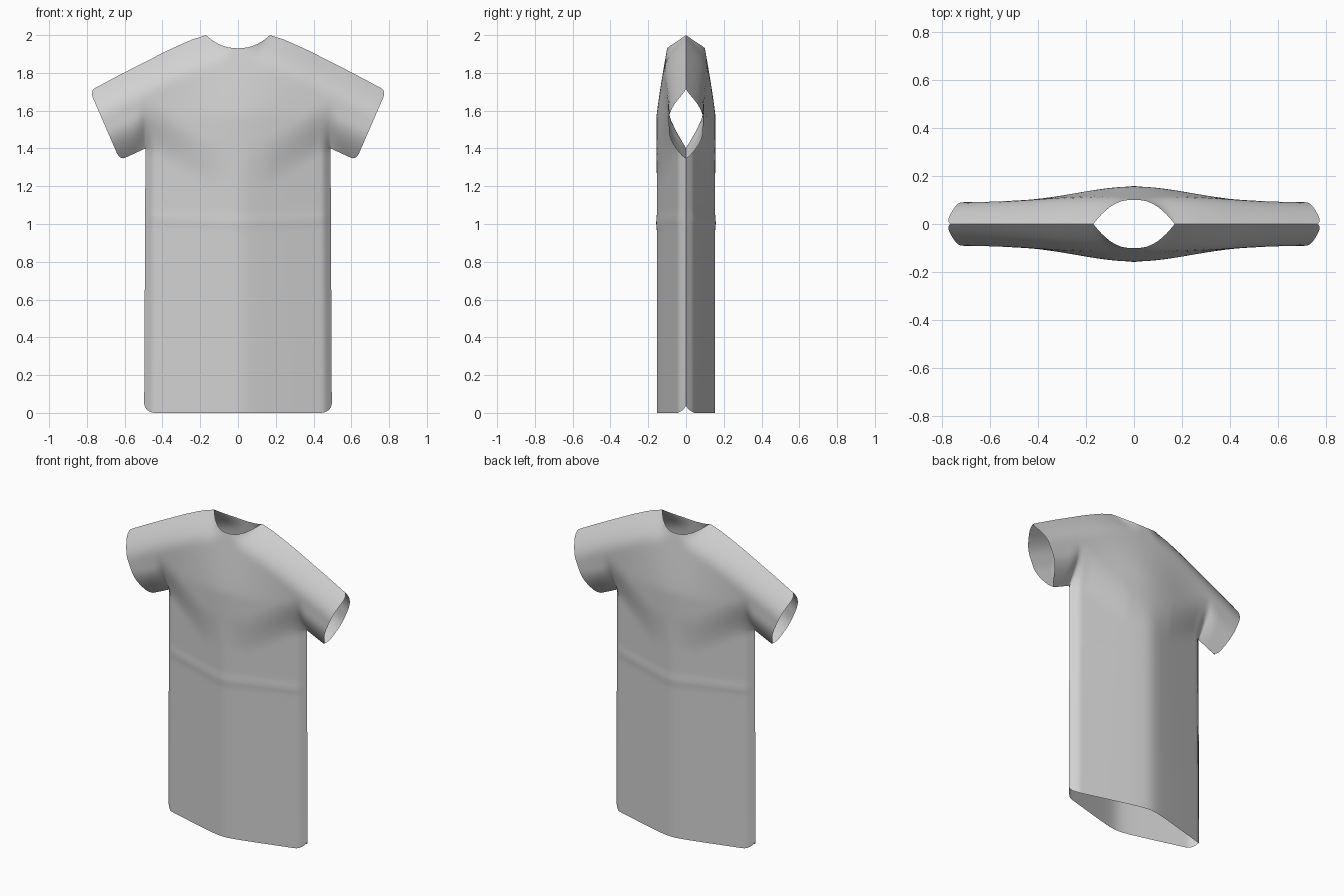
import bpy, bmesh, math
from mathutils import Vector

if "Cube" in bpy.data.objects:
    bpy.data.objects.remove(bpy.data.objects["Cube"])

ARMPIT_Z, SIDE_X = 1.40, 0.49
NECK = [(0, 1.93), (.05, 1.934), (.10, 1.951), (.14, 1.975), (.17, 2.0)]
SHOULDER = [(.17, 2.0), (.25, 1.974), (.37, 1.92), (.60, 1.803), (.785, 1.706)]
UNDERARM = [(SIDE_X, ARMPIT_Z), (.625, 1.338)]


def height_on(line, x):
    """Height of a polyline at x."""
    for (x0, z0), (x1, z1) in zip(line, line[1:]):
        if x <= x1 + 1e-9:
            return z0 + (z1 - z0) * (x - x0) / (x1 - x0)
    return line[-1][1]


def distance(p, line):
    """Shortest distance from a point to a polyline."""
    best = 9.0
    for a, b in zip(line, line[1:]):
        a, b = Vector(a), Vector(b)
        t = max(0, min(1, (p - a).dot(b - a) / (b - a).length_squared))
        best = min(best, (p - a - (b - a) * t).length)
    return best


def clamp(t):
    return max(0, min(1, t))


def smooth(t):
    t = clamp(t)
    return t * t * (3 - 2 * t)


def swell(t):
    return math.sin(math.pi / 2 * clamp(t))


def depth(x, z):
    """Half thickness of the shirt: zero on the seams, fullest in the middle."""
    # torso: lens-shaped section with a small rounded side seam
    t = math.sqrt((x / SIDE_X) ** 2 + .015)
    torso = (.03 + .142 * (1 - t)) * swell((SIDE_X - x) / .05)
    # chest and sleeves, tapering to the collar and shoulder seam
    chest = .09 + .066 * math.exp(-(x / .33) ** 2)
    chest += (.10 - chest) * clamp((z - 1.57) / .36) ** 1.15
    chest *= swell(distance(Vector((x, z)), SHOULDER) / .17)
    # blend from torso up into the chest, and round the sleeve underside
    slope = (ARMPIT_Z - .46 * (x - SIDE_X) if x > SIDE_X
             else max(1.2, ARMPIT_Z - .6 * (SIDE_X - x)))
    inner, sleeve = smooth((z - slope) / .26), swell((z - slope) / .19)
    w = inner + (sleeve - inner) * smooth((x - .40) / .16)
    y = torso * (1 - w) + chest * w
    y += .004 * math.exp(-((z - 1.01 - .04 * x) / .022) ** 2) * clamp(y / .05)  # waist fold
    return 0 if y < 2e-4 else y


# Columns run from the middle to the sleeve end: (underside x, top x, sleeve fraction)
columns = []
for i in range(10):
    t = i / 10
    columns.append((.20 * t, .17 * t, 0))
for i in range(18):
    t = math.sin(math.pi / 2 * i / 18)
    columns.append((.20 + .29 * t, .17 + .43 * t, 0))
SLEEVE_START = len(columns)
for i in range(11):
    t = i / 10
    columns.append((SIDE_X + .135 * t, .60 + .185 * t, t))

# Upper part: yoke and sleeve
ROWS = 28
upper = []
for i, (xb, xt, s) in enumerate(columns):
    zb = ARMPIT_Z if s == 0 else height_on(UNDERARM, xb)
    zt = height_on(NECK, xt) if xt < .17 - 1e-6 else height_on(SHOULDER, xt)
    col = []
    for j in range(ROWS + 1):
        v = (1 - math.cos(math.pi * j / ROWS)) / 2
        x, z = xb + (xt - xb) * v, zb + (zt - zb) * v
        y = 0 if (j == ROWS and xt > .169) or (j == 0 and xb >= SIDE_X) else depth(x, z)
        # rounded cuff corners
        q = max(0, 1 - min(v, 1 - v) / .10)
        trim = .028 * s * s * (1 - math.sqrt(max(0, 1 - q * q)))
        col.append((x - trim * .9, y, z + trim * .42))
    upper.append(col)

# Lower part: torso with rounded hem corners
TORSO_ROWS = 56
torso = []
for xb, _, s in columns[:SLEEVE_START + 1]:
    q = max(0, (xb - .43) / .06)
    lift = .05 * (1 - math.sqrt(max(0, 1 - q * q)))
    col = []
    for j in range(TORSO_ROWS + 1):
        z = lift + (ARMPIT_Z - lift) * j / TORSO_ROWS
        flare = 1 + .014 * (1 - z / ARMPIT_Z)
        col.append((xb * flare, 0 if xb >= SIDE_X else depth(xb, z), z))
    torso.append(col)

# Repeat the quarter panel on all four sides and weld the seams
bm = bmesh.new()
for sx in (1, -1):
    for sy in (1, -1):
        for grid in (upper, torso):
            vs = [[bm.verts.new((x * sx, y * sy, z)) for x, y, z in col] for col in grid]
            for a, b in zip(vs, vs[1:]):
                for j in range(len(a) - 1):
                    quad = [a[j], b[j], b[j + 1], a[j + 1]]
                    bm.faces.new(quad[::-1] if sx * sy > 0 else quad)
bmesh.ops.remove_doubles(bm, verts=bm.verts, dist=1e-4)

mesh = bpy.data.meshes.new("shirt")
bm.to_mesh(mesh)
bm.free()
shirt = bpy.data.objects.new("shirt", mesh)
bpy.context.collection.objects.link(shirt)

cloth = bpy.data.materials.new("light_grey_cloth")
cloth.diffuse_color = (.64, .64, .64, 1)
cloth.use_nodes = True
cloth.node_tree.nodes["Principled BSDF"].inputs["Base Color"].default_value = cloth.diffuse_color
mesh.materials.append(cloth)

bpy.context.view_layer.objects.active = shirt
shirt.select_set(True)
bpy.ops.object.shade_smooth_by_angle(angle=math.radians(60))
